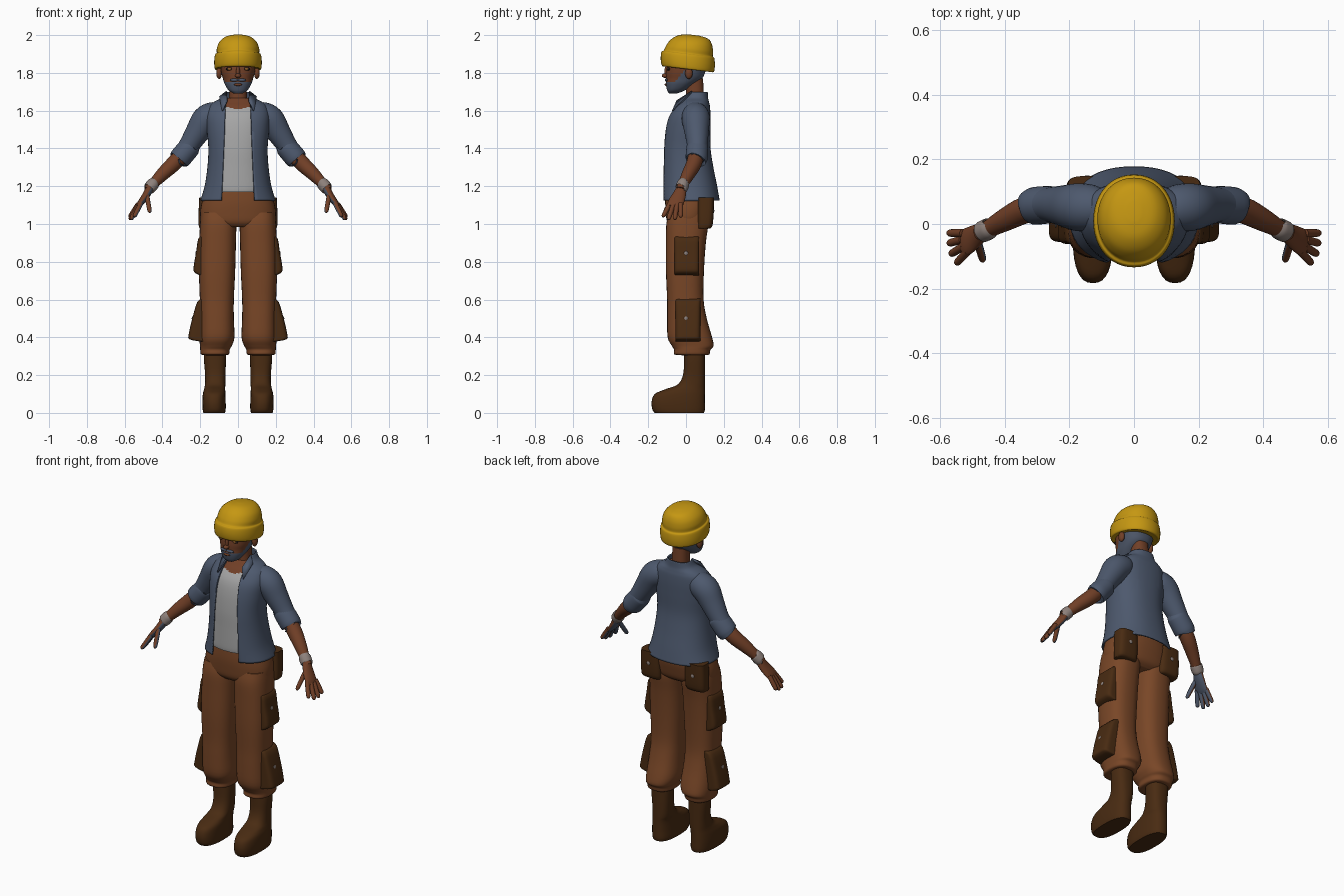
import bpy, bmesh, math
from mathutils import Vector

if "Cube" in bpy.data.objects:
    bpy.data.objects.remove(bpy.data.objects["Cube"])

COLOURS = {
    "hat yellow": (0.56, 0.31, 0.006), "skin brown": (0.165, 0.05, 0.02),
    "slate hair": (0.075, 0.095, 0.14), "jacket blue": (0.075, 0.10, 0.155),
    "shirt grey": (0.38, 0.38, 0.38), "trouser brown": (0.19, 0.062, 0.02),
    "dark leather": (0.066, 0.024, 0.006), "wristband": (0.27, 0.22, 0.2),
    "eye dark": (0.02, 0.012, 0.01), "eye amber": (0.25, 0.10, 0.02)}
M = {}
for n, c in COLOURS.items():
    M[n] = bpy.data.materials.new(n)
    M[n].diffuse_color = (*c, 1)


def finish(name, bm, mats, rule=None):
    bmesh.ops.recalc_face_normals(bm, faces=bm.faces)
    if rule:
        for f in bm.faces:
            f.material_index = rule(f.calc_center_median(), f.normal)
    me = bpy.data.meshes.new(name)
    bm.to_mesh(me)
    bm.free()
    for m in mats:
        me.materials.append(M[m])
    ob = bpy.data.objects.new(name, me)
    bpy.context.collection.objects.link(ob)
    return ob


def V(cx, rx, y0, y1, z):
    """Horizontal ring from half width and front/back limits."""
    return (cx, (y0 + y1) / 2, z, rx, (y1 - y0) / 2)


def resample(r, sub):
    """Catmull-Rom interpolation of rings."""
    out = []
    for i in range(len(r) - 1):
        p = [Vector(r[max(0, min(len(r) - 1, i + k))]) for k in (-1, 0, 1, 2)]
        for j in range(sub):
            t = j / sub
            out.append(0.5 * (2 * p[1] + (p[2] - p[0]) * t + (2 * p[0] - 5 * p[1] + 4 * p[2] - p[3]) * t * t
                              + (3 * p[1] - p[0] - 3 * p[2] + p[3]) * t ** 3))
    return out + [Vector(r[-1])]


def loft_bm(rings, power=2.3, seg=32, sub=4, path=False, side=1, tilt=0, caps=True):
    rs = resample(rings, sub)
    bm = bmesh.new()
    loops = []
    for i, r in enumerate(rs):
        c, u, v = Vector(r[:3]), Vector((1, 0, 0)), Vector((0, 1, 0))
        if path:
            t = (Vector(rs[min(i + 1, len(rs) - 1)][:3]) - Vector(rs[max(i - 1, 0)][:3])).normalized()
            u = (Vector((0, 1, 0)) - t * t.y).normalized()
            v = t.cross(u)
        loop = []
        for k in range(seg):
            a = 2 * math.pi * k / seg
            ca, sa = math.cos(a), math.sin(a)
            p = c + u * r[3] * math.copysign(abs(ca) ** (2 / power), ca) \
                + v * r[4] * math.copysign(abs(sa) ** (2 / power), sa)
            loop.append(bm.verts.new((p.x * side, p.y, p.z + tilt * (p.y - 0.02))))
        loops.append(loop)
    for a, b in zip(loops, loops[1:]):
        for k in range(seg):
            bm.faces.new((a[k], a[(k + 1) % seg], b[(k + 1) % seg], b[k]))
    if caps:
        bm.faces.new(loops[0])
        bm.faces.new(loops[-1])
    return bm


def loft(name, rings, mats, rule=None, **kw):
    return finish(name, loft_bm(rings, **kw), mats, rule)


def tube(name, pts, mats, side, rule=None, **kw):
    pts = [p if len(p) == 5 else (*p, p[3]) for p in pts]
    return loft(name, pts, mats, rule, path=True, side=side, power=2, **kw)


def ellipsoid(name, c, r, mat, side=1):
    bm = bmesh.new()
    bmesh.ops.create_uvsphere(bm, u_segments=20, v_segments=12, radius=1)
    for v in bm.verts:
        v.co = Vector(((c[0] + v.co.x * r[0]) * side, c[1] + v.co.y * r[1], c[2] + v.co.z * r[2]))
    return finish(name, bm, [mat])


# torso: open jacket over a shirt with bare neckline
torso = [(.2, -.13, .178, 1.125), (.177, -.132, .165, 1.2), (.162, -.13, .145, 1.3), (.157, -.127, .13, 1.4),
         (.165, -.115, .13, 1.5), (.168, -.095, .13, 1.57), (.155, -.06, .127, 1.62), (.13, -.035, .122, 1.645),
         (.088, -.012, .117, 1.668), (.07, 0, .115, 1.7)]
bm = loft_bm([V(0, *r) for r in torso], sub=5, seg=48, caps=False)
for s in (1, -1):
    bmesh.ops.bisect_plane(bm, geom=bm.verts[:] + bm.edges[:] + bm.faces[:],
                           plane_co=(s * .088, 0, 1.12), plane_no=(s * .53, 0, .023))
gone = [f for f in bm.faces if f.calc_center_median().y < 0.04 and
        abs(f.calc_center_median().x) < .088 - (f.calc_center_median().z - 1.12) * .0434]
bmesh.ops.delete(bm, geom=gone, context='FACES')
jacket = finish("jacket", bm, ["jacket blue"])
jacket.modifiers.new("thickness", 'SOLIDIFY').thickness = 0.008
inner = [(.17, -.13, .15, 1.17)] + torso[1:9]
loft("shirt", [V(0, a - .014, b + .012, c - .014, z) for a, b, c, z in inner], ["shirt grey", "skin brown"],
     lambda c, n: int(c.z > 1.605 + .25 * abs(c.x)), sub=8, seg=48)
loft("neck", [V(0, .055, -.005, .1, 1.6), V(0, .047, 0, .095, 1.68), V(0, .045, .0, .09, 1.77)], ["skin brown"])

# trousers seat
loft("trouser_seat", [V(0, .13, -.08, .09, .985), V(0, .19, -.1, .12, 1.01), V(0, .2, -.107, .135, 1.06),
                      V(0, .19, -.11, .145, 1.12), V(0, .165, -.105, .14, 1.19)], ["trouser brown"], seg=40)

# head: beard and hair chosen by a sloping line
loft("head", [V(0, .025, -.09, -.045, 1.692), V(0, .05, -.1, -.005, 1.708), V(0, .07, -.106, .045, 1.74),
              V(0, .08, -.105, .085, 1.77), V(0, .088, -.105, .1, 1.8), V(0, .092, -.1, .11, 1.84),
              V(0, .09, -.09, .11, 1.9)], ["skin brown", "slate hair"],
     lambda c, n: int(c.z < 1.75 + max(0, c.y + .06) * 1.2), seg=64, sub=8)
ellipsoid("nose_tip", (0, -.109, 1.785), (.016, .019, .012), "skin brown")
ellipsoid("nose_bridge", (0, -.103, 1.806), (.01, .012, .03), "skin brown")
ellipsoid("lips", (0, -.105, 1.738), (.021, .008, .007), "skin brown")

# beanie with turned-up band, leaning back
loft("beanie", [V(0, .105, -.11, .13, 1.822), V(0, .122, -.127, .147, 1.82), V(0, .126, -.134, .153, 1.855),
                V(0, .122, -.13, .15, 1.893), V(0, .113, -.117, .142, 1.903), V(0, .112, -.105, .143, 1.93),
                V(0, .098, -.08, .137, 1.965), V(0, .066, -.04, .118, 1.992), V(0, .02, .01, .07, 2.003)],
     ["hat yellow"], seg=48, power=2.1, tilt=-.12)

for s, tag in ((1, "left"), (-1, "right")):
    # face details
    ellipsoid("ear_" + tag, (.1, .015, 1.798), (.015, .02, .03), "skin brown", s)
    ellipsoid("eye_" + tag, (.045, -.092, 1.821), (.02, .008, .009), "eye dark", s)
    ellipsoid("iris_" + tag, (.045, -.097, 1.821), (.009, .005, .008), "eye amber", s)
    ellipsoid("brow_" + tag, (.046, -.093, 1.843), (.024, .008, .005), "slate hair", s)
    ellipsoid("moustache_" + tag, (.02, -.103, 1.762), (.024, .009, .008), "slate hair", s)

    # collar wing
    bm = bmesh.new()
    bm.faces.new([bm.verts.new((x * s, y, z)) for x, y, z in
                  ((.062, .03, 1.705), (.1, .0, 1.675), (.085, -.074, 1.6), (.06, -.05, 1.655))])
    wing = finish("collar_" + tag, bm, ["jacket blue"])
    wing.modifiers.new("thickness", 'SOLIDIFY').thickness = 0.01

    # sleeve, rolled cuff, forearm, wristband
    tube("sleeve_" + tag, [(.1, .048, 1.58, .06), (.13, .05, 1.575, .071), (.172, .052, 1.55, .074),
                           (.215, .056, 1.485, .064), (.26, .06, 1.415, .054), (.3, .058, 1.36, .05)],
         ["jacket blue"], s)
    tube("sleeve_cuff_" + tag, [(.252, .06, 1.412, .05), (.256, .06, 1.407, .057), (.308, .056, 1.347, .058),
                                (.313, .055, 1.341, .048)], ["jacket blue"], s)
    tube("forearm_" + tag, [(.28, .058, 1.385, .04), (.34, .042, 1.32, .041), (.4, .012, 1.263, .035),
                            (.455, -.018, 1.205, .026), (.475, -.027, 1.18, .026)], ["skin brown"], s)
    tube("wristband_" + tag, [(.445, -.012, 1.217, .028), (.448, -.014, 1.214, .033), (.468, -.024, 1.19, .033),
                              (.471, -.026, 1.187, .028)], ["wristband"], s)

    # hand: palm side slate, back of hand brown
    skin = ["skin brown", "slate hair"]

    def palm_rule(c, n, s=s):
        return int(n.dot(Vector((-.8 * s, 0, -.55))) > .25)
    tube("palm_" + tag, [(.465, -.022, 1.192, .026, .022), (.488, -.037, 1.15, .036, .02),
                         (.517, -.055, 1.11, .042, .016), (.53, -.06, 1.092, .036, .011)], skin, s, palm_rule)
    for i, (a, b) in enumerate((((.528, -.028, 1.107), (.575, -.028, 1.035)),
                                ((.53, -.048, 1.1), (.574, -.06, 1.022)),
                                ((.525, -.068, 1.1), (.568, -.094, 1.022)),
                                ((.513, -.083, 1.112), (.55, -.123, 1.037)),
                                ((.483, -.055, 1.155), (.466, -.115, 1.06)))):
        a, b = Vector(a), Vector(b)
        q = [(0, .013), (.5, .0125), (.88, .011), (1, .004)]
        tube(f"finger_{i}_" + tag, [(*a.lerp(b, t), r) for t, r in q], skin, s, palm_rule, seg=14)

    # trouser leg, gathered above the boot
    loft("trouser_leg_" + tag, [V(.105, .09, -.09, .11, 1.06), V(.105, .096, -.104, .118, 1.0),
                                V(.108, .097, -.106, .105, .9), V(.111, .096, -.106, .095, .75),
                                V(.112, .09, -.1, .093, .6), V(.112, .09, -.1, .11, .5),
                                V(.112, .093, -.097, .138, .4), V(.117, .084, -.075, .146, .355),
                                V(.122, .078, -.063, .13, .335), V(.122, .074, -.062, .123, .31),
                                V(.122, .05, -.02, .1, .305)], ["trouser brown"], side=s, power=2.5)
    # boot
    loft("boot_" + tag, [V(.126, .057, -.165, .095, 0), V(.126, .061, -.178, .1, .018), V(.127, .062, -.182, .1, .06),
                         V(.126, .06, -.165, .1, .1), V(.124, .056, -.11, .1, .125), V(.121, .054, -.045, .1, .15),
                         V(.12, .054, -.016, .1, .2), V(.122, .058, -.01, .1, .28), V(.122, .058, -.01, .1, .34)],
         ["dark leather"], side=s, power=2.5)

    # bellows pockets: outer x limit by height, plus a wrap-round back pocket
    for nm, cy, prof in (("thigh", .004, ((.2, .728), (.232, .745), (.234, .78), (.222, .85), (.209, .925), (.18, .936))),
                         ("shin", .01, ((.2, .378), (.258, .39), (.26, .42), (.242, .5), (.214, .59), (.18, .606)))):
        loft(f"{nm}_pocket_" + tag, [V((x + .13) / 2, (x - .13) / 2, cy - .066, cy + .066, z) for x, z in prof],
             ["dark leather"], side=s, power=5, sub=3)
    loft("back_pocket_" + tag, [V(.145, .05, .06, .115, .975), V(.145, .062, .06, .138, .985),
                                V(.145, .064, .06, .146, 1.05), V(.145, .06, .06, .148, 1.14)],
         ["dark leather"], side=s, power=3.5, sub=3)
    # small pale pocket studs
    for nm, x, y, z in (("thigh", .222, .0, .845), ("shin", .241, .0, .5)):
        ellipsoid(f"{nm}_stud_" + tag, (x, y, z), (.004, .011, .011), "wristband", s)
    ellipsoid("back_stud_" + tag, (.145, .146, 1.07), (.011, .004, .011), "wristband", s)

# smooth shading with kept creases
for ob in bpy.context.collection.objects:
    ob.select_set(True)
    bpy.context.view_layer.objects.active = ob
bpy.ops.object.shade_smooth_by_angle(angle=math.radians(45))

for m in bpy.data.materials:
    if m.users and not m.is_grease_pencil:
        m.use_nodes = True
        m.node_tree.nodes["Principled BSDF"].inputs["Base Color"].default_value = m.diffuse_color
